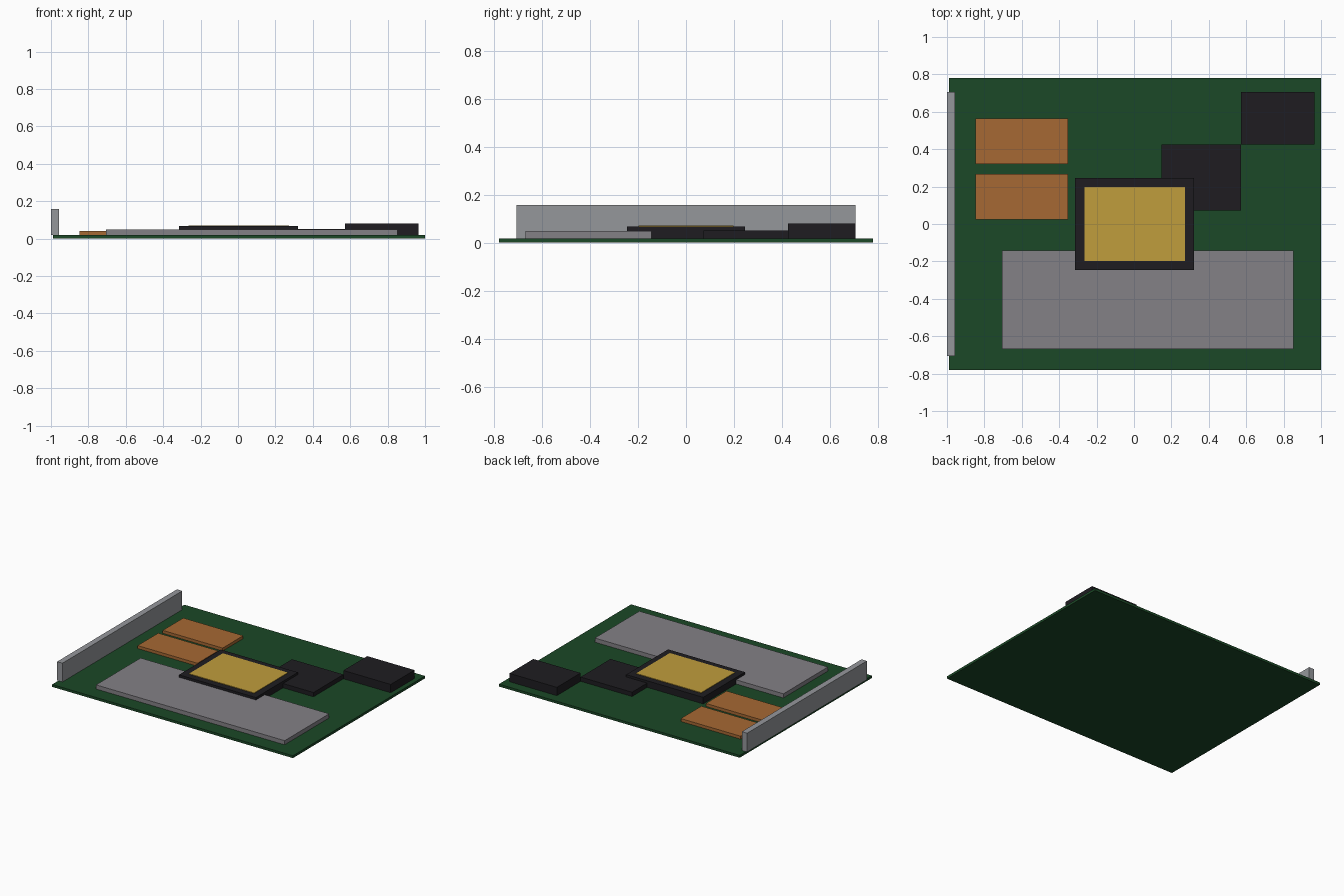
import bpy

if "Cube" in bpy.data.objects:
    bpy.data.objects.remove(bpy.data.objects["Cube"])


def material(name, rgb):
    m = bpy.data.materials.new(name)
    m.diffuse_color = (*rgb, 1)
    m.use_nodes = True
    m.node_tree.nodes["Principled BSDF"].inputs["Base Color"].default_value = m.diffuse_color
    return m


def box(name, x, y, z, mat=None):
    bpy.ops.mesh.primitive_cube_add(
        size=1, location=[(a + b) / 2 for a, b in (x, y, z)])
    ob = bpy.context.object
    ob.name = name
    ob.scale = [b - a for a, b in (x, y, z)]
    bpy.ops.object.transform_apply(location=False, rotation=False, scale=True)
    if mat:
        ob.data.materials.append(mat)
    return ob


green = material("board_green", (0.011, 0.065, 0.020))
black = material("chip_black", (0.013, 0.012, 0.015))
gold = material("gold", (0.53, 0.34, 0.045))
copper = material("copper", (0.38, 0.14, 0.033))
plate_grey = material("plate_grey", (0.23, 0.22, 0.24))
steel = material("steel", (0.30, 0.31, 0.33))

TOP = 0.018  # upper face of the board

# Circuit board and upright edge bracket
box("circuit_board", (-0.99, 1.0), (-0.78, 0.78), (0, TOP), green)
box("edge_bracket", (-1.0, -0.956), (-0.707, 0.707), (TOP, 0.158), steel)

# Long grey plate along the front
box("front_plate", (-0.705, 0.854), (-0.669, -0.143), (TOP, 0.049), plate_grey)

# Central processor with gold lid
box("processor", (-0.315, 0.321), (-0.247, 0.247), (TOP, 0.067), black)
box("processor_lid", (-0.265, 0.273), (-0.199, 0.199), (0.067, 0.071), gold)

# Pair of copper pads
for i, y in enumerate(((0.024, 0.268), (0.321, 0.564))):
    box(f"copper_pad_{i + 1}", (-0.847, -0.352), y, (TOP, 0.04), copper)

# Stepped black connectors
box("low_connector", (0.148, 0.573), (0.073, 0.426), (TOP, 0.05), black)
box("tall_connector", (0.573, 0.964), (0.426, 0.707), (TOP, 0.08), black)
